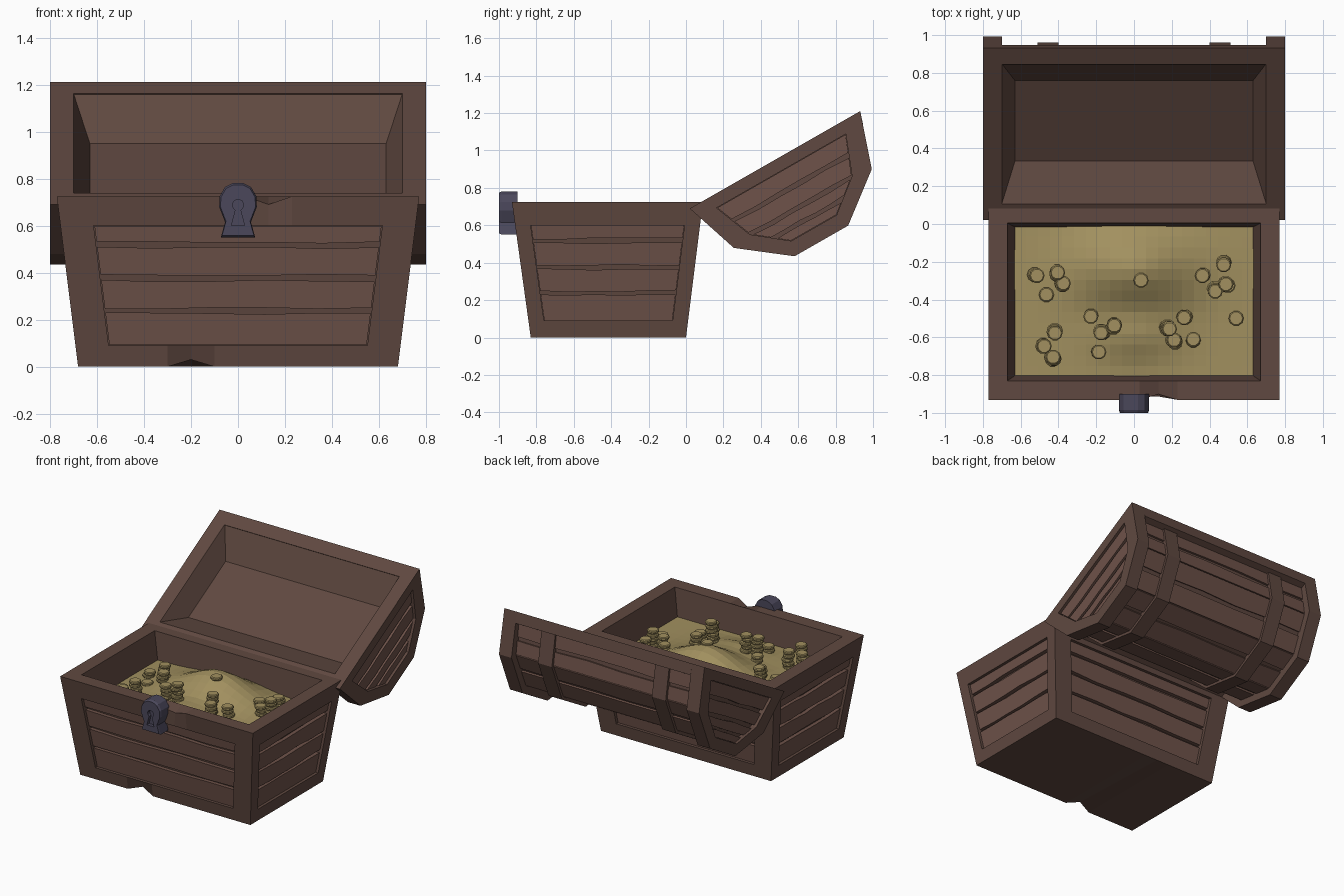
import bpy, bmesh, math, random
from mathutils import Vector

if "Cube" in bpy.data.objects:
    bpy.data.objects.remove(bpy.data.objects["Cube"])

random.seed(4)


def material(name, rgb):
    m = bpy.data.materials.new(name)
    m.diffuse_color = (*rgb, 1)
    m.use_nodes = True
    m.node_tree.nodes["Principled BSDF"].inputs["Base Color"].default_value = m.diffuse_color
    return m


FRAME = material("dark_wood", (0.117, 0.066, 0.052))
PLANK = material("plank_wood", (0.156, 0.085, 0.067))
IRON = material("iron", (0.07, 0.064, 0.105))
GOLD = material("gold", (0.36, 0.28, 0.115))


def finish(bm, name, mat):
    bmesh.ops.remove_doubles(bm, verts=bm.verts, dist=0.0005)
    bmesh.ops.recalc_face_normals(bm, faces=bm.faces)
    me = bpy.data.meshes.new(name)
    bm.to_mesh(me)
    bm.free()
    me.materials.append(mat)
    ob = bpy.data.objects.new(name, me)
    bpy.context.collection.objects.link(ob)
    return ob


def loft(bm, rings, start=True, end=True):
    vs = [[bm.verts.new(p) for p in r] for r in rings]
    for a, b in zip(vs, vs[1:]):
        for i in range(len(a)):
            j = (i + 1) % len(a)
            bm.faces.new((a[i], a[j], b[j], b[i]))
    if start:
        bm.faces.new(vs[0])
    if end:
        bm.faces.new(vs[-1])


def solid(name, rings, mat, start=True, end=True):
    bm = bmesh.new()
    loft(bm, rings, start, end)
    return finish(bm, name, mat)


def planks(name, f, ext, cuts, d0, d1, wobble=0.01):
    """Uneven boards on a surface f(s, t, depth); ext(t) gives both ends."""
    bm = bmesh.new()
    n = 5
    for k, (c0, c1) in enumerate(zip(cuts, cuts[1:])):
        low = 0 if k == 0 else 1
        high = 0 if k == len(cuts) - 2 else 1
        rings = []
        for i in range(n + 1):
            a = c0 + low * (0.008 + random.uniform(0, wobble))
            b = c1 - high * (0.004 + random.uniform(0, wobble))
            sa = ext(a)[0] + (ext(a)[1] - ext(a)[0]) * i / n
            sb = ext(b)[0] + (ext(b)[1] - ext(b)[0]) * i / n
            rings.append([f(sa, a, d0), f(sb, b, d0), f(sb, b, d1), f(sa, a, d1)])
        loft(bm, rings)
    return finish(bm, name, PLANK)


# Chest body: tapered tub with a recessed panel on each side
def half_w(z): return 0.68 + 0.125 * z
def y_front(z): return -0.83 - 0.139 * z
def y_back(z): return 0.125 * z


TOP = 0.725
SIDES = {
    "front": (lambda s, z, d: Vector((s, y_front(z) + d, z)), True),
    "back": (lambda s, z, d: Vector((s, y_back(z) - d, z)), True),
    "right": (lambda s, z, d: Vector((half_w(z) - d, s, z)), False),
    "left": (lambda s, z, d: Vector((d - half_w(z), s, z)), False),
}


def extent(wide, m):
    if wide:
        return lambda z: (-half_w(z) + m * 1.7, half_w(z) - m * 1.7)
    return lambda z: (y_front(z) + m, y_back(z) - m)


def quad(f, e, z0, z1, d):
    return [f(e(z0)[0], z0, d), f(e(z0)[1], z0, d), f(e(z1)[1], z1, d), f(e(z1)[0], z1, d)]


def rect(x, y0, y1, z):
    return [Vector(p) for p in ((-x, y0, z), (x, y0, z), (x, y1, z), (-x, y1, z))]


bm = bmesh.new()
for f, wide in SIDES.values():
    inner = extent(wide, 0.083)
    loft(bm, [quad(f, extent(wide, 0), 0, TOP, 0), quad(f, inner, 0.09, 0.60, 0),
              quad(f, inner, 0.09, 0.60, 0.045)], start=False)
loft(bm, [rect(half_w(0), y_front(0), y_back(0), 0)], end=False)
loft(bm, [rect(half_w(TOP), y_front(TOP), y_back(TOP), TOP), rect(0.67, -0.83, 0.005, TOP),
          rect(0.605, -0.785, -0.03, 0.4)], start=False)
bmesh.ops.remove_doubles(bm, verts=bm.verts, dist=0.0005)
# Chips in the front edges
for x, z, dz in ((-0.2, 0, 0.03), (0.13, TOP, -0.035)):
    for cx in (x - 0.1, x, x + 0.1):
        bmesh.ops.bisect_plane(bm, geom=bm.verts[:] + bm.edges[:] + bm.faces[:], dist=0.0001,
                               plane_co=(cx, 0, 0), plane_no=(1, 0, 0))
    for v in bm.verts:
        if (v.co - Vector((x, y_front(z), z))).length < 0.01:
            v.co += Vector((0, 0.03, dz))
finish(bm, "chest_body", FRAME)
for side, (f, wide) in SIDES.items():
    planks("planks_" + side, f, extent(wide, 0.085), (0.092, 0.235, 0.375, 0.515, 0.598), 0.018, 0.05)


# Open lid, in its own tilted frame: u along the rim, n away from it
def lid(x, u, n):
    return Vector((x, 0.02 + 0.868 * u + 0.496 * n, 0.69 + 0.496 * u - 0.868 * n))


def lid_prism(name, prof, x0, x1, mat=FRAME):
    return solid(name, [[lid(x, *p) for p in prof] for x in (x0, x1)], mat)


OUTER = [(0, 0), (0.10, 0.30), (0.36, 0.50), (0.69, 0.50), (0.95, 0.30), (1.05, 0)]
PANEL = [(0.126, 0.068), (0.21, 0.28), (0.385, 0.42), (0.665, 0.42), (0.84, 0.28), (0.922, 0.068)]
SHELL = [(0.06, 0.02), (0.155, 0.265), (0.38, 0.435), (0.67, 0.435), (0.895, 0.265), (0.99, 0.02)]


def panel_ext(n):
    if n < 0.28:
        k = (n - 0.068) / 0.212
        a = 0.126 + 0.084 * k
    else:
        a = 0.21 + 0.175 * (n - 0.28) / 0.14
    return (a + 0.003, 1.047 - a)


for side, sg in (("right", 1), ("left", -1)):
    solid("lid_end_" + side, [[lid(sg * x, *p) for p in prof] for x, prof in
                              ((0.70, OUTER), (0.80, OUTER), (0.80, PANEL), (0.76, PANEL))], FRAME)
    planks("lid_end_planks_" + side, lambda s, t, d: lid(sg * (0.80 - d), s, t), panel_ext,
           (0.07, 0.17, 0.28, 0.36, 0.418), 0.018, 0.045)
    # Bent straps over the lid
    strap = [((o[0] + s[0]) / 2, (o[1] + s[1]) / 2) for o, s in zip(OUTER, SHELL)]
    lid_prism("lid_strap_" + side, strap + SHELL[::-1], sg * 0.40, sg * 0.51)

lid_prism("lid_shell", SHELL + [(0.94, 0.02), (0.77, 0.17), (0.28, 0.17), (0.11, 0.02)], -0.70, 0.70)
bar = [(0, 0), (0.024, 0.075), (0.09, 0.075), (0.10, 0)]
lid_prism("lid_rim_back", bar, -0.70, 0.70)
lid_prism("lid_rim_front", [(1.05 - u, n) for u, n in bar], -0.70, 0.70)
solid("lid_lining", [[lid(-x, a, n), lid(x, a, n), lid(x, b, n), lid(-x, b, n)]
                     for x, a, b, n in ((0.70, 0.10, 0.955, 0), (0.63, 0.28, 0.77, 0.142))],
      FRAME, start=False)

# Long boards on each facet of the lid
for i, (a, b) in enumerate(zip(SHELL, SHELL[1:])):
    a, b = Vector(a), Vector(b)
    if i == 0:
        a = a.lerp(b, 0.2)
    if i == 4:
        b = b.lerp(a, 0.2)
    e = (b - a).normalized()
    out = Vector((-e.y, e.x))
    L = (b - a).length
    planks(f"lid_planks_{i}", lambda s, t, d: lid(s, *(a + e * t + out * d)),
           lambda t: (-0.70, 0.70), (0, L * 0.5, L), 0.013, -0.01, 0.012)

# Lock plate with keyhole
half = [(0.073, 0.55), (0.055, 0.615), (0.08, 0.68), (0.078, 0.725), (0.055, 0.765), (0.02, 0.782)]
outline = half + [(-x, z) for x, z in half[::-1]]


def lock_ring(y, k):
    return [(x * k, y, 0.665 + (z - 0.665) * k) for x, z in outline]


lock = solid("lock", [lock_ring(-0.90, 1), lock_ring(-0.985, 1), lock_ring(-1.0, 0.93)], IRON)
hole = [(0.028, 0.60), (0.011, 0.665)]
hole += [(0.024 * math.cos(t), 0.688 + 0.024 * math.sin(t)) for t in
         [math.radians(-35 + 41.6 * i) for i in range(7)]]
hole += [(-0.011, 0.665), (-0.028, 0.60)]
cutter = solid("keyhole_cutter", [[(x, y, z) for x, z in hole] for y in (-1.05, -0.975)], IRON)
cutter.hide_render = True
cutter.hide_viewport = True
cut = lock.modifiers.new("keyhole", "BOOLEAN")
cut.operation = "DIFFERENCE"
cut.object = cutter


# Gold heap
def heap(x, y):
    return (0.53 + 0.17 * math.exp(-(x / 0.30) ** 2 - ((y + 0.24) / 0.21) ** 2)
            + 0.05 * math.exp(-(x / 0.22) ** 2 - ((y + 0.60) / 0.12) ** 2))


bm = bmesh.new()
bmesh.ops.create_grid(bm, x_segments=20, y_segments=14, size=1)
for v in bm.verts:
    x, y = v.co.x * 0.635, -0.41 + v.co.y * 0.40
    v.co = (x, y, heap(x, y))
finish(bm, "gold_heap", GOLD)

# Coin stacks: x, y, count
STACKS = [(-.52, -.27, 2), (-.41, -.26, 4), (-.38, -.32, 3), (-.47, -.38, 1), (-.23, -.49, 2), (-.17, -.57, 5),
          (-.11, -.54, 5), (-.19, -.67, 2), (-.42, -.57, 5), (-.48, -.65, 4), (-.43, -.71, 5), (.04, -.30, 1),
          (.37, -.27, 2), (.48, -.21, 4), (.43, -.35, 3), (.49, -.32, 5), (.27, -.50, 3), (.18, -.55, 6),
          (.21, -.62, 5), (.32, -.61, 2), (.54, -.50, 1)]
bm = bmesh.new()
for x, y, count in STACKS:
    z = heap(x, y) + 0.008
    for k in range(count):
        cx, cy = x + random.uniform(-.008, .008), y + random.uniform(-.008, .008)
        ring = [(0.04 * math.cos(t * math.pi / 5), 0.04 * math.sin(t * math.pi / 5)) for t in range(10)]
        loft(bm, [[(cx + px * s, cy + py * s, z + h) for px, py in ring]
                  for h, s in ((-0.012, 0.85), (-0.005, 1), (0.007, 1), (0.012, 0.85))])
        z += 0.0265
finish(bm, "coin_stacks", GOLD)
